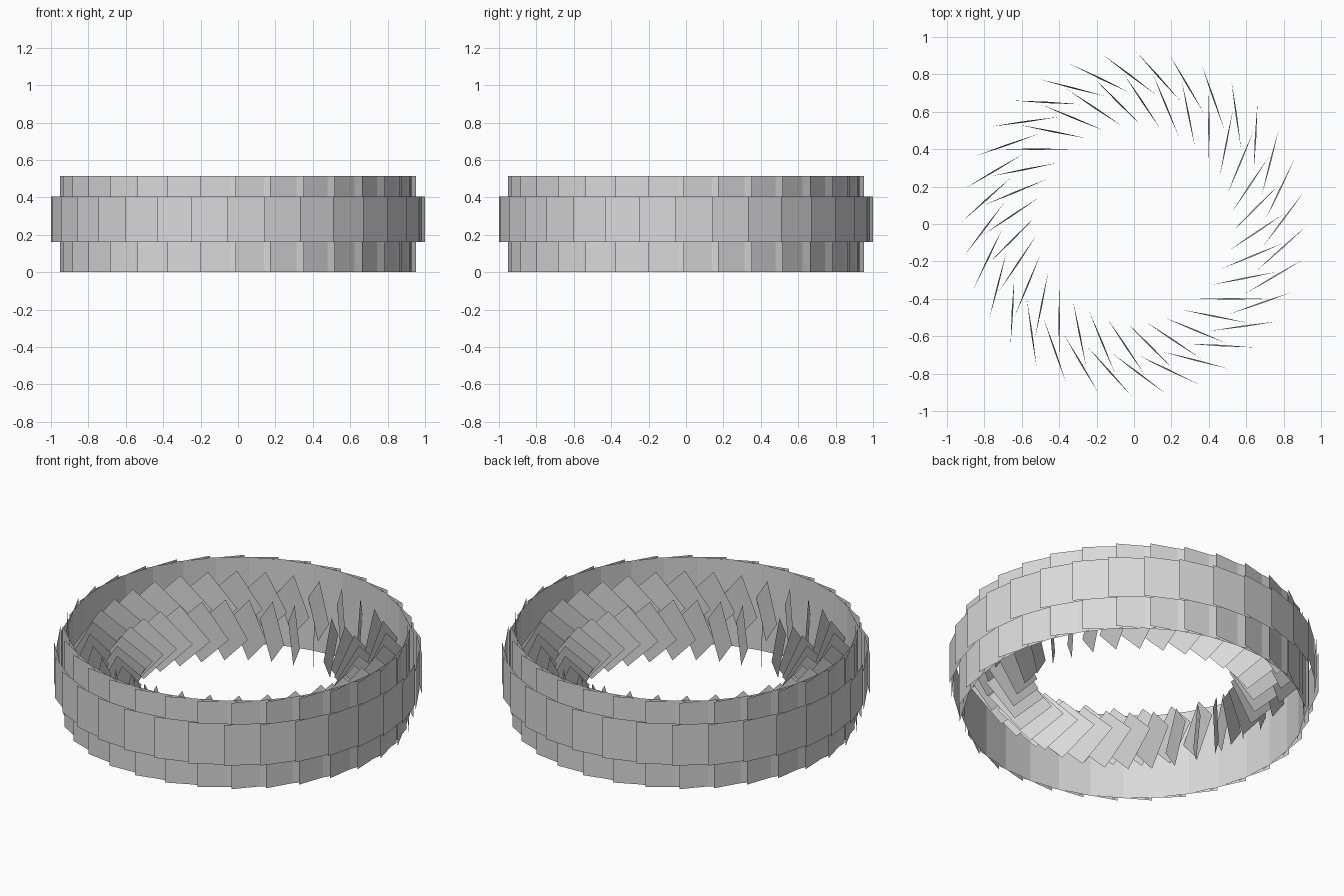
import bpy, bmesh, math
from mathutils import Vector, Matrix

if "Cube" in bpy.data.objects:
    bpy.data.objects.remove(bpy.data.objects["Cube"])

N = 32  # plates per ring

grey = bpy.data.materials.new("light_grey")
grey.diffuse_color = (0.7, 0.7, 0.7, 1)
grey.use_nodes = True
grey.node_tree.nodes["Principled BSDF"].inputs["Base Color"].default_value = grey.diffuse_color


def ring(name, corners, phase=0.0):
    """Repeat one flat four-cornered plate N times around z."""
    bm = bmesh.new()
    for i in range(N):
        rot = Matrix.Rotation(phase + math.tau * i / N, 3, 'Z')
        bm.faces.new([bm.verts.new(rot @ Vector(c)) for c in corners])
    me = bpy.data.meshes.new(name)
    bm.to_mesh(me)
    bm.free()
    me.materials.append(grey)
    ob = bpy.data.objects.new(name, me)
    bpy.context.collection.objects.link(ob)
    return ob


def wall_plate(r, width, tilt, z0, z1):
    """Upright rectangle facing outward at radius r, turned by tilt."""
    t = math.radians(tilt)
    dx, dy = math.sin(t) * width / 2, math.cos(t) * width / 2
    a, b = (r + dx, -dy), (r - dx, dy)
    return [(*a, z0), (*b, z0), (*b, z1), (*a, z1)]


def diamond(p, q, zc, half, lean):
    """Square standing on its corner, p and q being its side corners."""
    p, q = Vector((*p, zc)), Vector((*q, zc))
    d = (q - p).normalized()
    n = Vector((-d.y, d.x, 0)) * lean
    m = (p + q) / 2
    up = Vector((0, 0, half))
    return [p, m - up - n, q, m + up + n]


# tall wall of wide crossing plates
ring("tall_wall_plates", wall_plate(0.92, 0.40, 3, 0.0, 0.515))
# short outer band of overlapping square plates
ring("outer_band_plates", wall_plate(0.984, 0.25, 4, 0.16, 0.405), math.radians(4))
# two rings of slanted diamond blades inside
ring("upper_blades", diamond((0.645, -0.66), (0.285, -0.64), 0.31, 0.18, 0.004))
ring("lower_blades", diamond((0.70, -0.40), (0.34, -0.40), 0.205, 0.18, 0.004))
